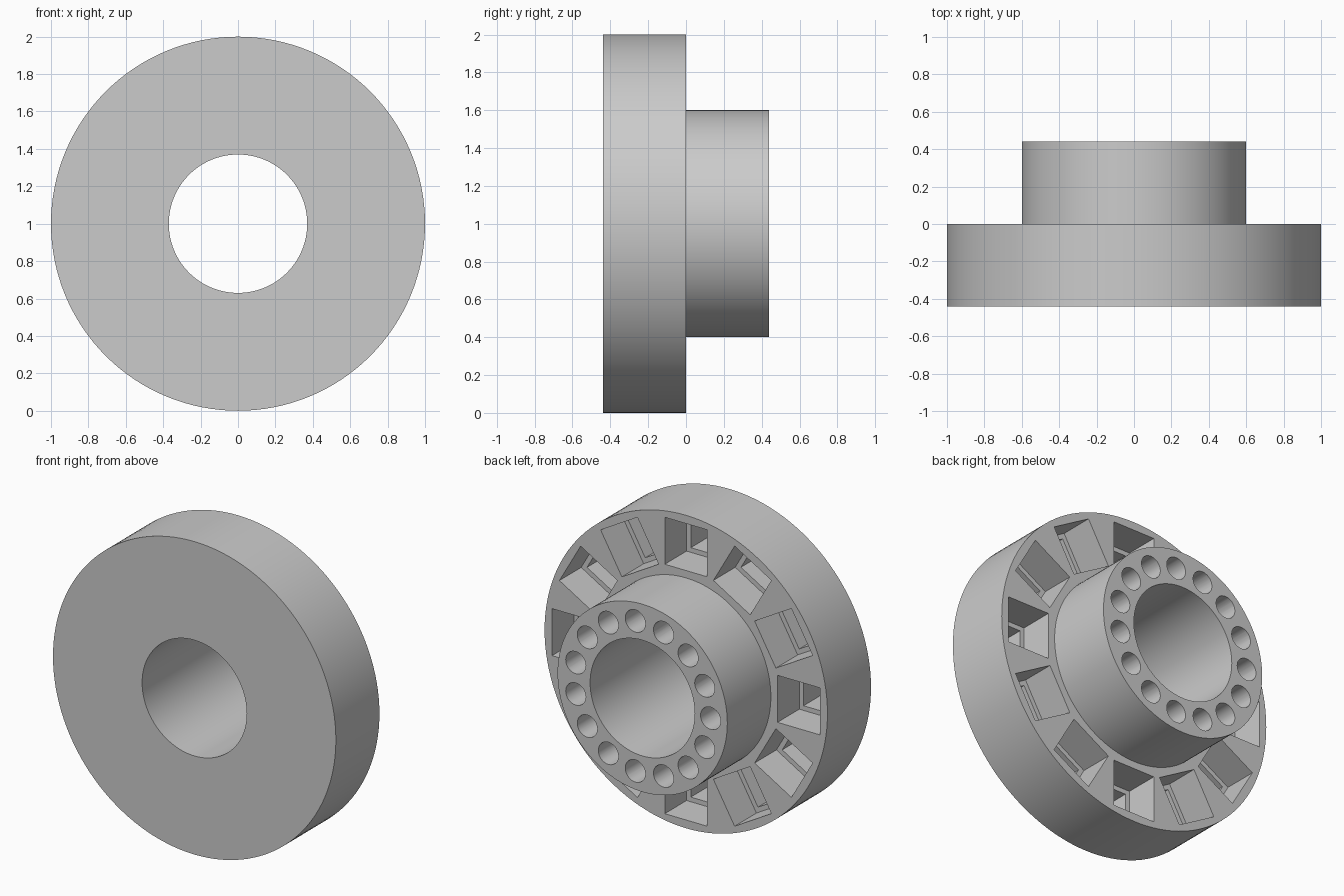
import bpy
import bmesh
from math import pi, radians
from mathutils import Matrix, Vector

if "Cube" in bpy.data.objects:
    bpy.data.objects.remove(bpy.data.objects["Cube"], do_unlink=True)

CENTRE = Vector((0, 0, 1))
HALF = 0.44          # half the total length along y
SEGMENTS = 128


def flat_material(name, rgb):
    mat = bpy.data.materials.new(name)
    mat.use_nodes = True
    mat.diffuse_color = (*rgb, 1)
    mat.node_tree.nodes["Principled BSDF"].inputs["Base Color"].default_value = (*rgb, 1)
    return mat


def add_object(name, bm):
    bmesh.ops.recalc_face_normals(bm, faces=bm.faces)
    mesh = bpy.data.meshes.new(name)
    bm.to_mesh(mesh)
    bm.free()
    obj = bpy.data.objects.new(name, mesh)
    bpy.context.collection.objects.link(obj)
    return obj


def lathe(name, profile):
    """Spin a closed (radius, y) profile about the y axis through CENTRE."""
    bm = bmesh.new()
    verts = [bm.verts.new(CENTRE + Vector((r, y, 0))) for r, y in profile]
    edges = [bm.edges.new((v, verts[i - 1])) for i, v in enumerate(verts)]
    bmesh.ops.spin(bm, geom=verts + edges, cent=CENTRE, axis=(0, 1, 0),
                   angle=2 * pi, steps=SEGMENTS, use_merge=True)
    bmesh.ops.remove_doubles(bm, verts=bm.verts, dist=1e-5)
    return add_object(name, bm)


def placed(radius, angle, y):
    """Frame with local x pointing outward from the axle at the given angle."""
    return (Matrix.Translation(CENTRE) @ Matrix.Rotation(-angle, 4, 'Y')
            @ Matrix.Translation((radius, y, 0)))


def pocket_cutter(name, size, y_back, y_front, count=12):
    bm = bmesh.new()
    for i in range(count):
        frame = placed(0.797, i * 2 * pi / count, (y_back + y_front) / 2)
        scale = Matrix.Diagonal((size, y_back - y_front, size, 1))
        bmesh.ops.create_cube(bm, size=1, matrix=frame @ scale)
    return add_object(name, bm)


def hole_cutter(name, radius, y_back, y_front, count=15):
    bm = bmesh.new()
    for i in range(count):
        frame = placed(0.482, pi + i * 2 * pi / count, (y_back + y_front) / 2)
        bmesh.ops.create_cone(bm, cap_ends=True, segments=32, radius1=radius,
                              radius2=radius, depth=y_back - y_front,
                              matrix=frame @ Matrix.Rotation(pi / 2, 4, 'X'))
    return add_object(name, bm)


# Flange and hub, turned as one piece with a through bore
body = lathe("flanged_hub", [(0.37, -HALF), (1, -HALF), (1, 0),
                             (0.6, 0), (0.6, HALF), (0.37, HALF)])
body.data.materials.append(flat_material("plain grey", (0.6, 0.6, 0.6)))

# Stepped square pockets in the flange, blind round holes in the hub end
cutters = [pocket_cutter("pocket_mouth_cutter", 0.3, 0.1, -0.22),
           pocket_cutter("pocket_floor_cutter", 0.24, 0.05, -0.40),
           hole_cutter("bolt_hole_cutter", 0.071, HALF + 0.1, 0.0)]

bpy.ops.object.select_all(action='DESELECT')
bpy.context.view_layer.objects.active = body
body.select_set(True)
for cutter in cutters:
    cutter.hide_render = True
    mod = body.modifiers.new(cutter.name, 'BOOLEAN')
    mod.operation = 'DIFFERENCE'
    mod.solver = 'EXACT'
    mod.object = cutter
    bpy.ops.object.modifier_apply(modifier=mod.name)
    bpy.data.objects.remove(cutter, do_unlink=True)

bpy.ops.object.shade_smooth_by_angle(angle=radians(30))
